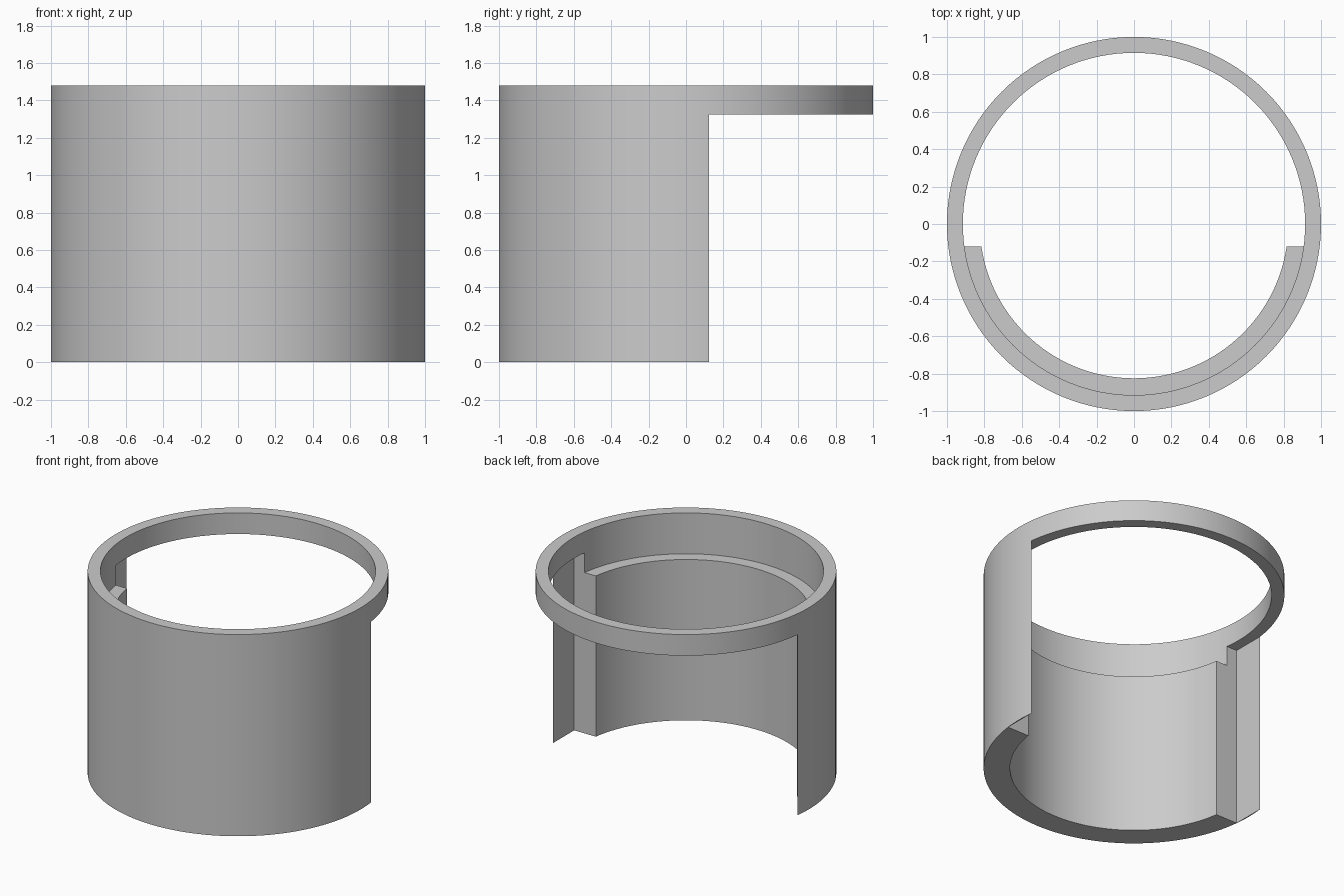
import bpy
import bmesh
import math

default = bpy.data.objects.get("Cube")
if default:
    bpy.data.objects.remove(default, do_unlink=True)

HEIGHT, OUTER, BORE, LINER = 1.48, 1.0, 0.915, 0.825
LEDGE_Z, RING_Z = 1.18, 1.325
CUT_Y, CUT_X = -0.12, 0.992
SEGMENTS = 128

grey = bpy.data.materials.new("plain grey")
grey.use_nodes = True
colour = (0.6, 0.6, 0.6, 1)
grey.diffuse_color = colour
grey.node_tree.nodes["Principled BSDF"].inputs["Base Color"].default_value = colour


def add_object(name, bm):
    bmesh.ops.recalc_face_normals(bm, faces=bm.faces)
    mesh = bpy.data.meshes.new(name)
    bm.to_mesh(mesh)
    bm.free()
    obj = bpy.data.objects.new(name, mesh)
    obj.data.materials.append(grey)
    bpy.context.collection.objects.link(obj)
    return obj


def revolve(name, profile):
    """Closed (radius, height) profile turned once about z."""
    bm = bmesh.new()
    rings = []
    for i in range(SEGMENTS):
        a = 2 * math.pi * i / SEGMENTS
        rings.append([bm.verts.new((r * math.cos(a), r * math.sin(a), z))
                      for r, z in profile])
    n = len(profile)
    for i, ring in enumerate(rings):
        after = rings[(i + 1) % SEGMENTS]
        for j in range(n):
            k = (j + 1) % n
            bm.faces.new((ring[j], after[j], after[k], ring[k]))
    return add_object(name, bm)


# Sleeve with a stepped bore
sleeve = revolve("sleeve", [(OUTER, 0), (OUTER, HEIGHT), (BORE, HEIGHT),
                            (BORE, LEDGE_Z), (LINER, LEDGE_Z), (LINER, 0)])

# Rear opening below the top ring, leaving thin side lips
bm = bmesh.new()
bmesh.ops.create_cube(bm, size=1)
back, bottom = 1.3, -0.2
for v in bm.verts:
    v.co = (CUT_X if v.co.x > 0 else -CUT_X,
            back if v.co.y > 0 else CUT_Y,
            RING_Z if v.co.z > 0 else bottom)
cutter = add_object("opening_cutter", bm)
cutter.hide_render = True

cut = sleeve.modifiers.new("rear opening", "BOOLEAN")
cut.operation = "DIFFERENCE"
cut.solver = "EXACT"
cut.object = cutter

bpy.ops.object.select_all(action="DESELECT")
sleeve.select_set(True)
bpy.context.view_layer.objects.active = sleeve
bpy.ops.object.modifier_apply(modifier=cut.name)
bpy.data.objects.remove(cutter, do_unlink=True)
bpy.ops.object.shade_smooth_by_angle(angle=math.radians(30))

# Keep only the curved walls smooth beside the thin lips
for p in sleeve.data.polygons:
    if abs(p.normal.z) > 0.9:
        p.use_smooth = False
